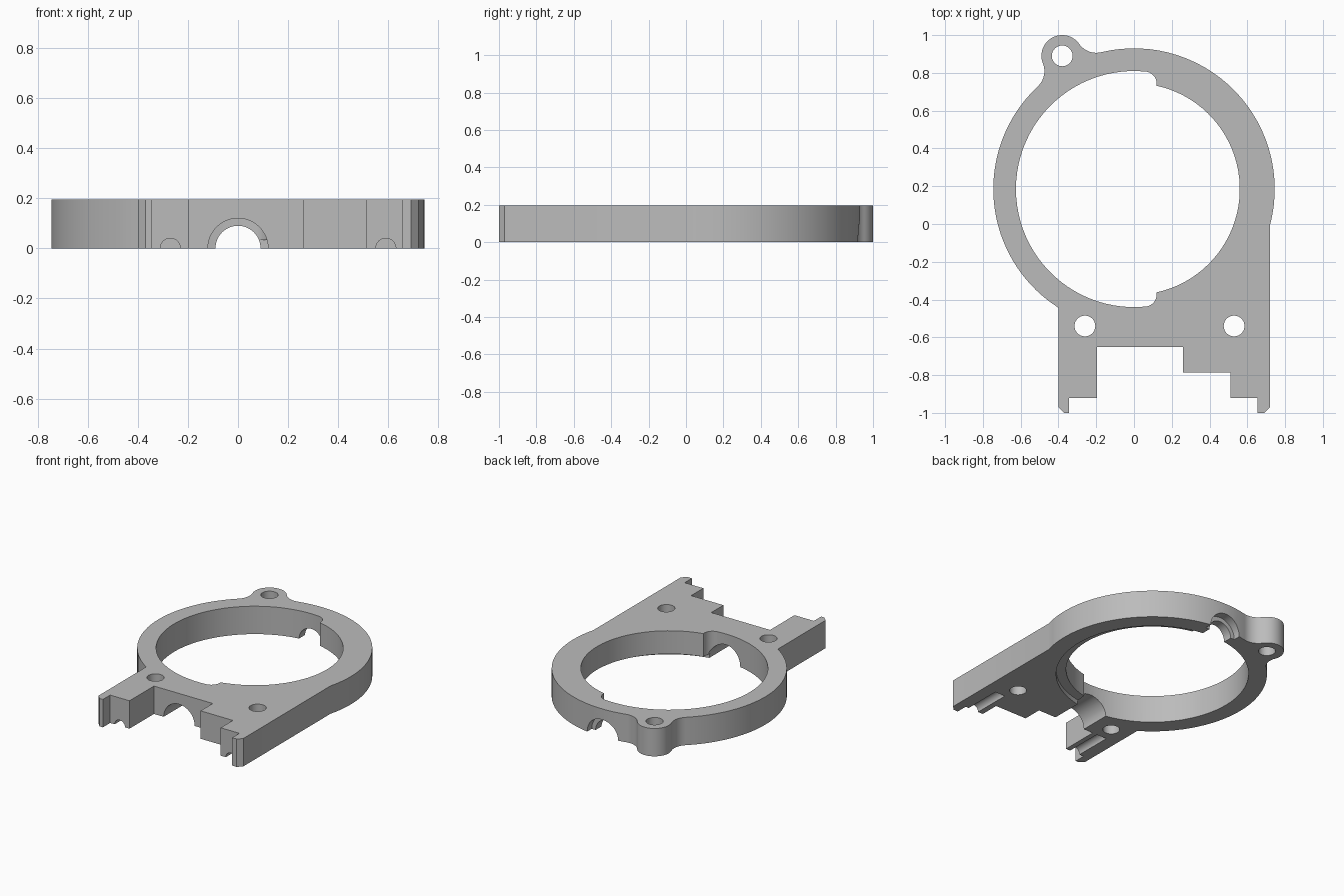
import bpy, bmesh, math
from mathutils import Vector

if "Cube" in bpy.data.objects:
    bpy.data.objects.remove(bpy.data.objects["Cube"], do_unlink=True)

HEIGHT = 0.195
CENTRE = Vector((0, 0.185))
R_OUT, R_BORE, R_LIP = 0.745, 0.625, 0.56
BOSS, R_BOSS, R_FILLET = Vector((-0.38, 0.89)), 0.11, 0.11


def angle(v):
    return math.atan2(v.y, v.x)


def polar(c, r, a):
    return c + r * Vector((math.cos(a), math.sin(a)))


def sweep(c, p, q):
    """Points on the shorter arc about c from p to q."""
    a = angle(p - c)
    turn = (angle(q - c) - a + math.pi) % math.tau - math.pi
    n = max(2, math.ceil(abs(turn) / math.radians(4)))
    return [polar(c, (p - c).length, a + turn * i / n) for i in range(n + 1)]


def prism(name, points, z0, z1):
    bm = bmesh.new()
    face = bm.faces.new([bm.verts.new((p.x, p.y, z0)) for p in points])
    bmesh.ops.remove_doubles(bm, verts=bm.verts, dist=1e-4)
    top = bmesh.ops.extrude_face_region(bm, geom=bm.faces[:])["geom"]
    bmesh.ops.translate(bm, vec=(0, 0, z1 - z0),
                        verts=[v for v in top if isinstance(v, bmesh.types.BMVert)])
    bmesh.ops.recalc_face_normals(bm, faces=bm.faces)
    mesh = bpy.data.meshes.new(name)
    bm.to_mesh(mesh)
    bm.free()
    ob = bpy.data.objects.new(name, mesh)
    bpy.context.collection.objects.link(ob)
    return ob


def disc(c, r, n=48):
    return [polar(Vector(c), r, math.tau * i / n) for i in range(n)]


def channel(name, x, r, y0, y1):
    """Round cutter lying along y on the underside."""
    ob = prism(name, disc((0, 0), r), 0, y1 - y0)
    ob.rotation_euler.x = -math.pi / 2
    ob.location = (x, y0, 0)
    return ob


# Outer outline: ring, filleted boss and stepped mounting arms
arm_r = Vector((0.72, CENTRE.y - math.sqrt(R_OUT**2 - 0.72**2)))
arm_l = Vector((-0.40, CENTRE.y - math.sqrt(R_OUT**2 - 0.40**2)))
d, r1, r2 = (BOSS - CENTRE).length, R_OUT + R_FILLET, R_BOSS + R_FILLET
spread = math.acos((d * d + r1 * r1 - r2 * r2) / (2 * d * r1))
to_boss = angle(BOSS - CENTRE)
fil_r, fil_l = (polar(CENTRE, r1, to_boss + s * spread) for s in (-1, 1))
ring_r, ring_l = (CENTRE.lerp(f, R_OUT / r1) for f in (fil_r, fil_l))
boss_r, boss_l = (BOSS.lerp(f, R_BOSS / r2) for f in (fil_r, fil_l))
arms = [(-0.40, -0.97), (-0.37, -1), (-0.345, -1), (-0.345, -0.92),
        (-0.195, -0.92), (-0.195, -0.65), (0.26, -0.65), (0.26, -0.785),
        (0.51, -0.785), (0.51, -0.92), (0.655, -0.92), (0.655, -1),
        (0.69, -1), (0.72, -0.97)]
outline = (sweep(CENTRE, arm_r, ring_r) + sweep(fil_r, ring_r, boss_r)
           + sweep(BOSS, boss_r, boss_l) + sweep(fil_l, boss_l, ring_l)
           + sweep(CENTRE, ring_l, arm_l) + [Vector(p) for p in arms])
bracket = prism("ring_bracket", outline, 0, HEIGHT)

# Bore profile: narrower on the left side, with rounded steps between radii
EDGE, ROUND = 0.12, 0.065
lip_y = math.sqrt(R_LIP**2 - EDGE**2)
rc = Vector((EDGE - ROUND, math.sqrt((R_BORE - ROUND)**2 - (EDGE - ROUND)**2)))
upper = [Vector((EDGE, lip_y))] + sweep(rc, rc + Vector((ROUND, 0)), rc * (R_BORE / rc.length))
lower = [Vector((p.x, -p.y)) for p in reversed(upper)]
zero, far = Vector((0, 0)), Vector((-R_BORE, 0))
bore = (sweep(zero, lower[-1], upper[0]) + upper + sweep(zero, upper[-1], far)
        + sweep(zero, far, lower[0]) + lower)
recess = sweep(zero, lower[0], upper[-1])

cutters = [
    prism("bore_cutter", [p + CENTRE for p in bore], -0.1, 0.3),
    prism("lip_recess_cutter", [p + CENTRE for p in recess], -0.1, 0.033),
    channel("front_channel_cutter", 0, 0.12, -0.8, -0.2),
    channel("back_channel_cutter", 0, 0.09, 0.5, 1.1),
    channel("back_counterbore_cutter", 0, 0.12, 0.87, 1.1),
    channel("right_groove_cutter", -0.27, 0.04, -1.1, -0.65),
    channel("left_groove_cutter", 0.59, 0.04, -1.1, -0.65),
]
for x, y in [(-0.26, -0.54), (0.53, -0.54), BOSS]:
    cutters.append(prism("screw_hole_cutter", disc((x, y), 0.055), -0.1, 0.3))

# Cut all openings, then drop the cutters
bpy.context.view_layer.objects.active = bracket
bracket.select_set(True)
for cutter in cutters:
    mod = bracket.modifiers.new("cut", "BOOLEAN")
    mod.operation, mod.solver, mod.object = "DIFFERENCE", "EXACT", cutter
    bpy.ops.object.modifier_apply(modifier=mod.name)
    bpy.data.objects.remove(cutter, do_unlink=True)

# Plain grey finish with crisp edges
grey = bpy.data.materials.new("plain_grey")
grey.use_nodes = True
colour = (0.5, 0.5, 0.5, 1)
grey.diffuse_color = colour
grey.node_tree.nodes["Principled BSDF"].inputs["Base Color"].default_value = colour
bracket.data.materials.clear()
bracket.data.materials.append(grey)
bpy.ops.object.shade_smooth_by_angle(angle=math.radians(25))
